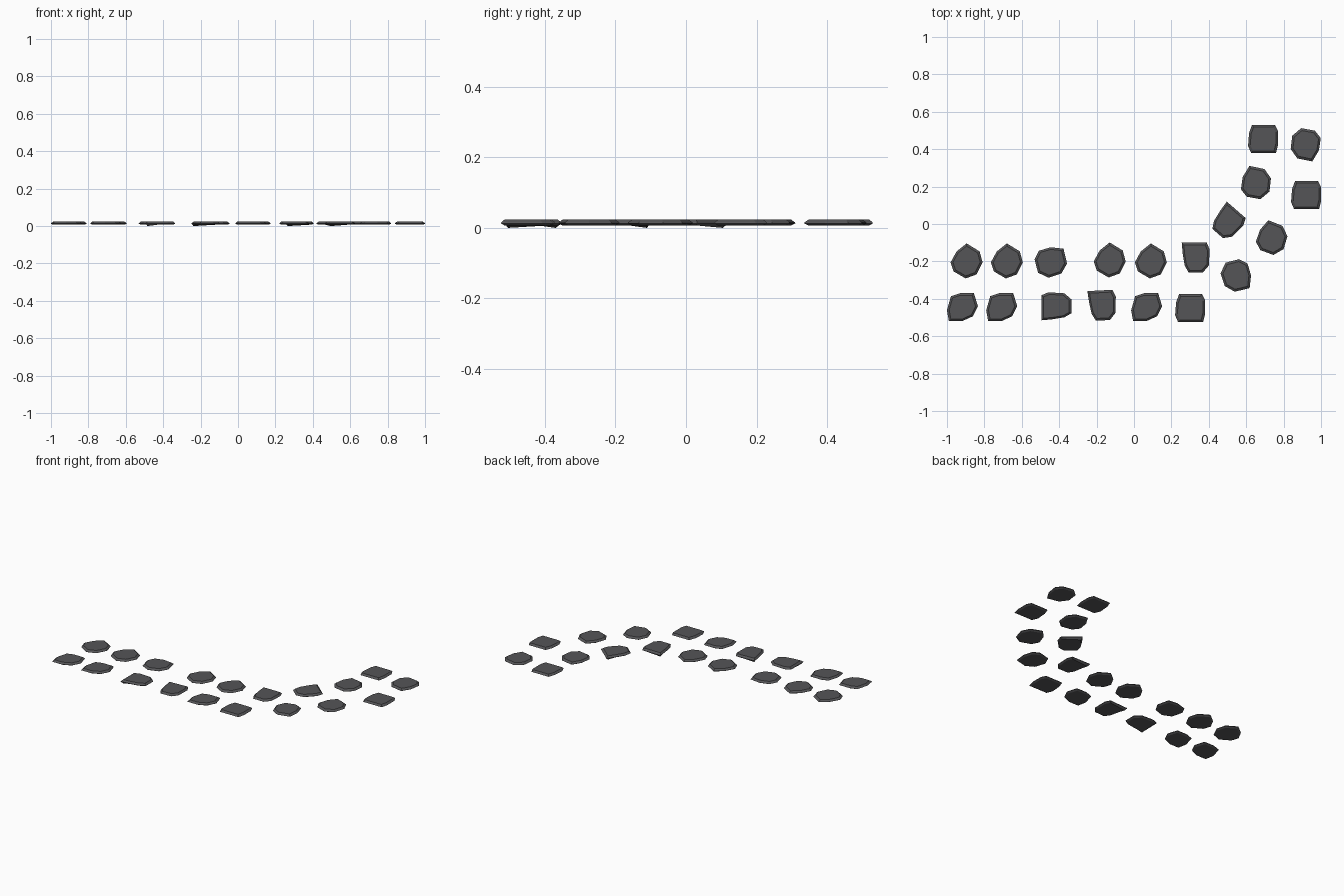
import bpy, bmesh, math
from mathutils import Matrix, Vector

if "Cube" in bpy.data.objects:
    bpy.data.objects.remove(bpy.data.objects["Cube"])

S = 0.01 / 1.87  # outlines are drawn in small integer units

# Stone outlines, clockwise from above
OUTLINES = {
    "pointed": [(0, 18), (13, 10), (16, -1), (10, -13), (-1, -17), (-13, -10), (-16, -1), (-10, 10)],
    "rounded": [(-2, 14), (12, 14), (16, 1), (11, -9), (0, -14), (-13, -14), (-15, -3), (-11, 11)],
    "square": [(-11, 14), (12, 14), (15, 8), (15, -6), (13, -14), (-12, -14), (-15, -7), (-14, 6)],
    "corner": [(-14, 15), (11, 15), (14, 8), (13, -8), (7, -15), (-7, -15), (-11, -8), (-13, 4)],
}

# shape, x, y, turn in degrees
STONES = [
    ("pointed", -0.895, -0.20, 0), ("pointed", -0.68, -0.20, 0),
    ("pointed", -0.445, -0.20, -45), ("pointed", -0.13, -0.195, 0),
    ("pointed", 0.09, -0.20, 0), ("corner", 0.33, -0.18, 0),
    ("corner", 0.50, 0.01, -41), ("pointed", 0.65, 0.22, 20),
    ("square", 0.69, 0.455, 0), ("rounded", -0.92, -0.445, 0),
    ("rounded", -0.71, -0.445, 0), ("corner", -0.415, -0.44, 90),
    ("corner", -0.17, -0.435, 3), ("rounded", 0.065, -0.445, 0),
    ("square", 0.30, -0.45, 0), ("pointed", 0.55, -0.275, -135),
    ("pointed", 0.735, -0.075, 10), ("square", 0.92, 0.155, 0),
    ("pointed", 0.92, 0.425, -160),
]

mat = bpy.data.materials.new("dark_stone")
mat.diffuse_color = (0.09, 0.09, 0.095, 1)
mat.use_nodes = True
mat.node_tree.nodes["Principled BSDF"].inputs["Base Color"].default_value = mat.diffuse_color


def make_stone(name, shape, x, y, turn):
    """Flat slab: narrow underside, widest at mid height, chamfered top."""
    bm = bmesh.new()
    rings = []
    for scale, z in ((0.86, 0.007), (1.0, 0.013), (0.98, 0.016), (0.85, 0.024)):
        rings.append([bm.verts.new((px * S * scale, py * S * scale, z))
                      for px, py in OUTLINES[shape]])
    if shape == "corner":
        rings[0][0].co.z = 0.0  # underside dips at the sharp corner
    n = len(rings[0])
    for a, b in zip(rings, rings[1:]):
        for i in range(n):
            j = (i + 1) % n
            bm.faces.new((a[i], a[j], b[j], b[i]))
    bm.faces.new(rings[-1])
    bm.faces.new(rings[0])
    bmesh.ops.recalc_face_normals(bm, faces=bm.faces)
    bm.transform(Matrix.Rotation(math.radians(turn), 4, 'Z'))
    me = bpy.data.meshes.new(name)
    bm.to_mesh(me)
    bm.free()
    me.materials.append(mat)
    ob = bpy.data.objects.new(name, me)
    ob.location = Vector((x, y, 0))
    bpy.context.collection.objects.link(ob)


# Path of stepping stones
for k, stone in enumerate(STONES, 1):
    make_stone(f"stepping_stone_{k:02d}", *stone)
